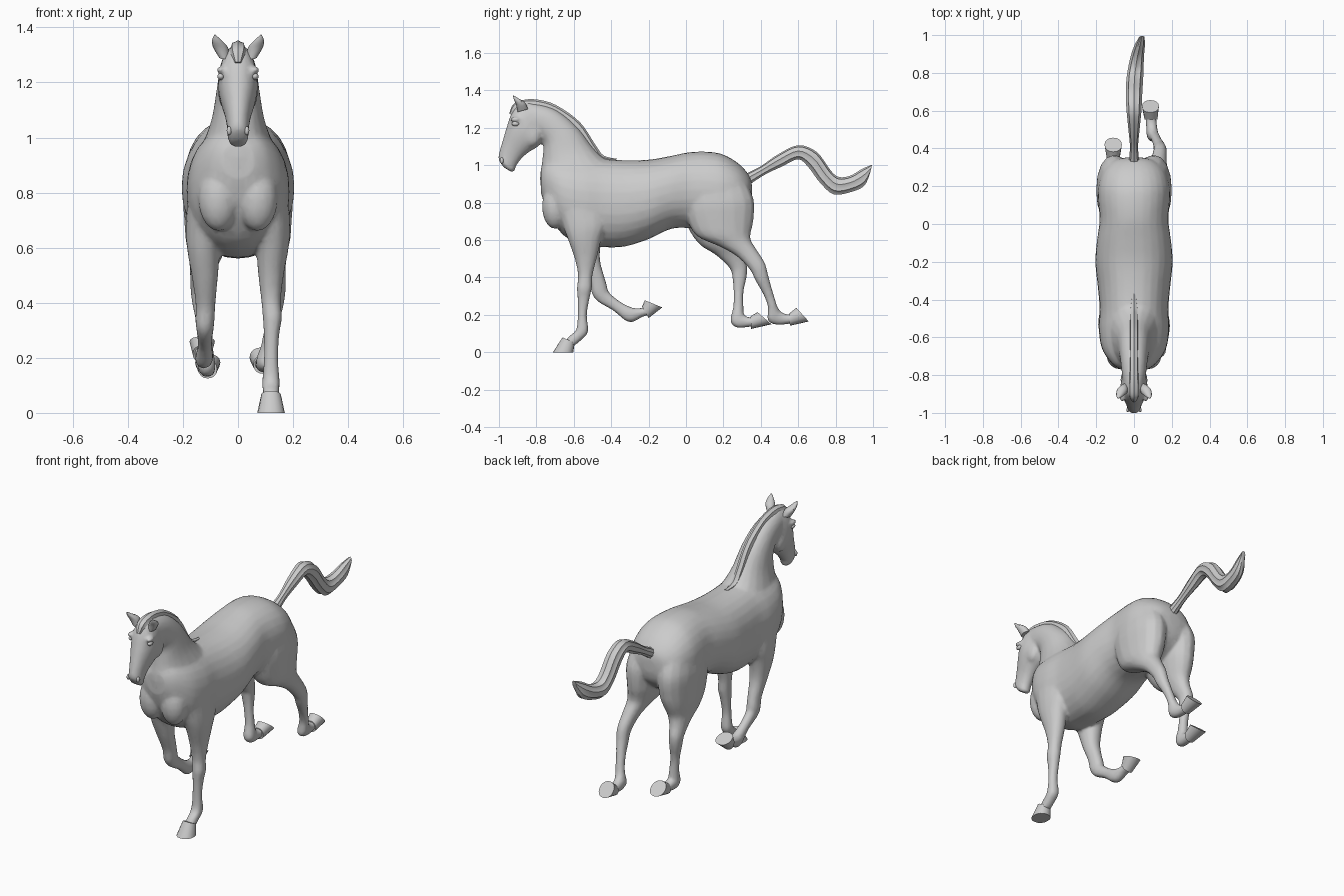
import bpy, bmesh, math
from mathutils import Vector


def spline(rows, steps):
    """Catmull-Rom interpolation through section rows."""
    out = []
    for i in range(len(rows) - 1):
        p = [rows[max(0, min(len(rows) - 1, i + k))] for k in (-1, 0, 1, 2)]
        for s in range(steps):
            t = s / steps
            out.append([0.5 * (2 * b + (c - a) * t + (2 * a - 5 * b + 4 * c - d) * t * t
                               + (3 * b - a - 3 * c + d) * t ** 3) for a, b, c, d in zip(*p)])
    return out + [list(rows[-1])]


def loft(name, rows, n=20, steps=4, power=0.92, ridge=0.0, side=1, angle=40):
    """Each row: front point (y, z), back point (y, z), centre x, half width."""
    bm = bmesh.new()
    rings = []
    for ya, za, yb, zb, x, w in spline(rows, steps):
        ring = []
        for k in range(n):
            a = 2 * math.pi * k / n
            c, s = math.cos(a), math.sin(a)
            r = 1 - ridge * (k % 2)
            c = math.copysign(abs(c) ** power, c) * r
            s = math.copysign(abs(s) ** power, s) * r
            ring.append(bm.verts.new((side * (x + max(w, 0.001) * s),
                                      (ya + yb) / 2 + (ya - yb) / 2 * c,
                                      (za + zb) / 2 + (za - zb) / 2 * c)))
        rings.append(ring)
    for r0, r1 in zip(rings, rings[1:]):
        for k in range(n):
            bm.faces.new((r0[k], r0[(k + 1) % n], r1[(k + 1) % n], r1[k]))
    bm.faces.new(rings[0])
    bm.faces.new(rings[-1])
    bmesh.ops.recalc_face_normals(bm, faces=bm.faces)
    return finish(name, bm, angle)


def ball(name, loc, size, angle=60):
    bm = bmesh.new()
    bmesh.ops.create_uvsphere(bm, u_segments=16, v_segments=10, radius=1)
    bmesh.ops.scale(bm, vec=Vector(size), verts=bm.verts)
    bmesh.ops.translate(bm, vec=Vector(loc), verts=bm.verts)
    return finish(name, bm, angle)


def finish(name, bm, angle):
    me = bpy.data.meshes.new(name)
    bm.to_mesh(me)
    bm.free()
    me.shade_smooth()
    me.set_sharp_from_angle(angle=math.radians(angle))
    ob = bpy.data.objects.new(name, me)
    bpy.context.collection.objects.link(ob)
    return ob


# Trunk
parts = [loft("trunk", [(y, t, y, b, 0, w) for y, b, t, w in [
    (-.775, .85, .98, .06), (-.74, .75, 1.03, .115), (-.66, .63, 1.04, .17),
    (-.55, .572, 1.04, .187), (-.45, .562, 1.035, .182), (-.33, .565, 1.027, .192),
    (-.2, .605, 1.03, .205), (-.08, .66, 1.05, .195), (.02, .665, 1.07, .182),
    (.12, .66, 1.072, .19), (.2, .66, 1.057, .19), (.28, .7, 1.01, .165),
    (.335, .76, .95, .11), (.352, .82, .9, .04)]], n=28)]

# Neck and head
parts.append(loft("neck", [
    (-.70, .72, -.38, 1.02, 0, .15), (-.778, .89, -.44, 1.04, 0, .128),
    (-.768, 1.03, -.50, 1.10, 0, .096), (-.762, 1.11, -.58, 1.205, 0, .08),
    (-.785, 1.15, -.69, 1.295, 0, .07), (-.82, 1.17, -.80, 1.33, 0, .062),
    (-.87, 1.2, -.87, 1.325, 0, .05)]))
parts.append(loft("head", [
    (-.83, 1.34, -.76, 1.17, 0, .052), (-.90, 1.325, -.765, 1.135, 0, .066),
    (-.937, 1.27, -.79, 1.10, 0, .072), (-.957, 1.21, -.84, 1.07, 0, .063),
    (-.978, 1.14, -.88, 1.035, 0, .048), (-.998, 1.07, -.908, .995, 0, .039),
    (-1.002, 1.03, -.915, .972, 0, .038), (-.975, .99, -.93, .962, 0, .026)]))

# Cheeks, brows, breast muscles
for s in (-1, 1):
    parts.append(ball("cheek", (s * .042, -.825, 1.16), (.03, .05, .06)))
    parts.append(ball("brow", (s * .062, -.912, 1.245), (.017, .03, .014)))
    parts.append(ball("breast_muscle", (s * .07, -.70, .78), (.075, .07, .12)))

# Front legs: planted right leg, folded left leg
parts.append(loft("front_leg_right", [
    (-.70, .82, -.42, .82, .105, .075), (-.66, .68, -.42, .69, .12, .07),
    (-.63, .60, -.45, .61, .125, .06), (-.595, .5, -.475, .51, .12, .047),
    (-.577, .41, -.5, .41, .12, .036), (-.584, .345, -.503, .345, .125, .035),
    (-.58, .29, -.515, .29, .122, .029), (-.579, .2, -.53, .2, .12, .026),
    (-.588, .12, -.523, .11, .12, .032), (-.627, .085, -.563, .062, .12, .03),
    (-.65, .05, -.605, .03, .12, .03)], n=16))
parts.append(loft("front_leg_left", [
    (-.68, .82, -.42, .82, .105, .075), (-.63, .67, -.42, .69, .12, .07),
    (-.60, .58, -.45, .61, .125, .06), (-.56, .48, -.46, .5, .12, .047),
    (-.517, .38, -.438, .41, .118, .036), (-.502, .31, -.423, .36, .12, .035),
    (-.467, .268, -.412, .322, .12, .03), (-.39, .223, -.353, .272, .12, .026),
    (-.325, .17, -.29, .24, .122, .032), (-.285, .162, -.262, .237, .125, .031),
    (-.235, .188, -.235, .237, .128, .029), (-.195, .2, -.215, .25, .13, .03)],
    n=16, side=-1))

# Hind legs, both trailing
parts.append(loft("hind_leg_right", [
    (0, .95, .3, .95, .09, .08), (-.01, .8, .362, .82, .102, .097),
    (.01, .7, .36, .7, .105, .09), (.06, .62, .347, .64, .112, .078),
    (.17, .57, .347, .6, .12, .06), (.27, .515, .377, .55, .13, .044),
    (.343, .44, .422, .477, .138, .036), (.37, .385, .44, .41, .135, .032),
    (.413, .31, .464, .325, .122, .026), (.438, .24, .487, .25, .11, .027),
    (.437, .17, .5, .228, .1, .032), (.485, .147, .515, .213, .095, .03),
    (.55, .152, .55, .202, .09, .029), (.59, .16, .575, .21, .088, .03)], n=16))
parts.append(loft("hind_leg_left", [
    (0, .95, .3, .95, .09, .08), (-.01, .8, .362, .82, .102, .097),
    (0, .7, .358, .7, .105, .09), (.03, .63, .338, .63, .112, .078),
    (.08, .57, .312, .57, .118, .062), (.16, .52, .312, .52, .127, .048),
    (.233, .45, .327, .46, .135, .038), (.248, .40, .324, .40, .133, .034),
    (.254, .32, .307, .32, .125, .026), (.252, .24, .307, .24, .118, .027),
    (.237, .168, .308, .205, .115, .032), (.27, .132, .308, .2, .113, .031),
    (.34, .136, .34, .187, .111, .029), (.38, .145, .365, .19, .11, .03)],
    n=16, side=-1))

# Blend the anatomy into one skin
bpy.ops.object.select_all(action='DESELECT')
for p in parts:
    p.select_set(True)
bpy.context.view_layer.objects.active = parts[0]
bpy.ops.object.join()
body = bpy.context.view_layer.objects.active
body.name = "body"
m = body.modifiers.new("blend", 'REMESH')
m.mode, m.voxel_size, m.use_smooth_shade = 'VOXEL', .009, True
m = body.modifiers.new("soften", 'SMOOTH')
m.factor, m.iterations = .5, 5
m = body.modifiers.new("simplify", 'DECIMATE')
m.ratio = .25

# Hooves: coronet ring to flat sole
for name, top, sole, side in [
    ("hoof_front_right", (-.66, .08, -.595, .05, .12, .036), (-.712, 0, -.603, 0, .12, .05), 1),
    ("hoof_front_left", (-.2, .183, -.235, .245, .13, .034), (-.127, .24, -.22, .278, .13, .046), -1),
    ("hoof_hind_right", (.555, .142, .553, .208, .09, .034), (.656, .165, .59, .238, .087, .045), 1),
    ("hoof_hind_left", (.348, .125, .345, .192, .11, .034), (.457, .15, .382, .215, .11, .046), -1)]:
    loft(name, [top, sole], n=16, steps=1, side=side)

# Mane crest and forelock
loft("mane", [
    (-.945, 1.275, -.92, 1.265, 0, .012), (-.925, 1.325, -.885, 1.29, 0, .028),
    (-.875, 1.348, -.865, 1.29, 0, .03), (-.80, 1.352, -.80, 1.28, 0, .026),
    (-.695, 1.322, -.73, 1.25, 0, .024), (-.567, 1.23, -.62, 1.18, 0, .024),
    (-.485, 1.11, -.55, 1.06, 0, .025), (-.44, 1.052, -.5, 1.0, 0, .024),
    (-.37, 1.035, -.4, 1.0, 0, .012)], ridge=.12, n=16, angle=35)

# Tail with hair ridges
loft("tail", [
    (.32, .955, .34, .895, 0, .028), (.40, .995, .425, .95, 0, .022),
    (.49, 1.057, .515, .992, 0, .03), (.60, 1.107, .60, 1.03, 0, .04),
    (.70, 1.07, .655, .985, 0, .044), (.775, .97, .715, .905, .003, .045),
    (.82, .937, .79, .842, .008, .043), (.88, .945, .89, .857, .017, .036),
    (.94, .98, .955, .89, .03, .028), (.995, 1.003, .985, .96, .042, .014)],
    n=18, ridge=.14, angle=35)

# Ears, eyes, nostrils
for s, label in ((1, "right"), (-1, "left")):
    loft("ear_" + label, [
        (-.90, 1.285, -.845, 1.30, .05, .02), (-.908, 1.322, -.86, 1.335, .064, .027),
        (-.92, 1.35, -.895, 1.357, .077, .017), (-.925, 1.373, -.922, 1.374, .084, .002)],
        n=12, steps=3, side=s)
    ball("eye_" + label, (s * .062, -.912, 1.222), (.013, .02, .013))
    ball("nostril_" + label, (s * .032, -.985, 1.025), (.009, .01, .016))
